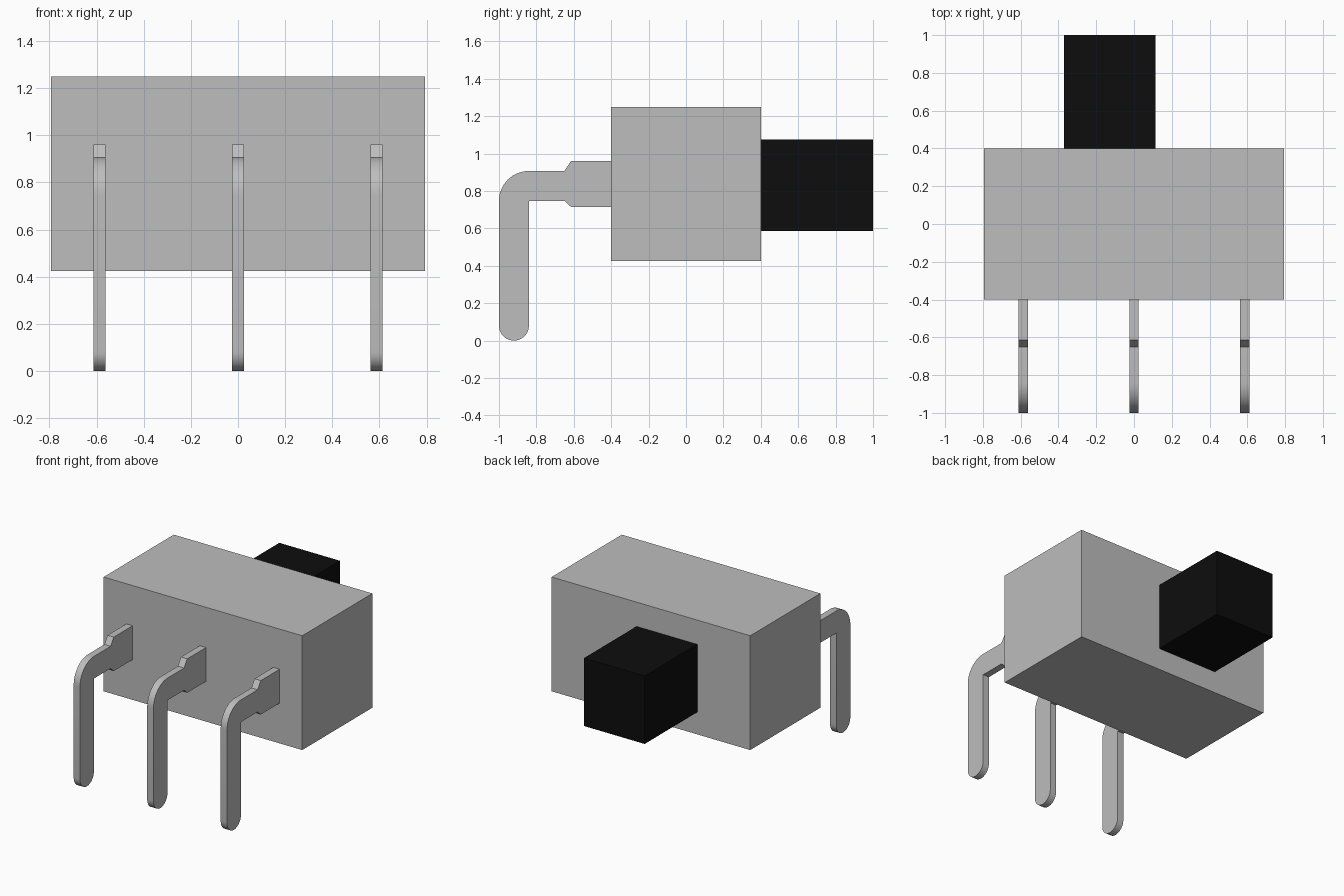
import bpy
import bmesh
from math import sin, cos, radians

default = bpy.data.objects.get("Cube")
if default:
    bpy.data.objects.remove(default, do_unlink=True)


def material(name, value):
    mat = bpy.data.materials.new(name)
    mat.use_nodes = True
    colour = (value, value, value, 1)
    mat.diffuse_color = colour
    mat.node_tree.nodes["Principled BSDF"].inputs["Base Color"].default_value = colour
    return mat


grey = material("light grey", 0.51)
black = material("black", 0.004)


def finish(name, bm, mat):
    bmesh.ops.recalc_face_normals(bm, faces=bm.faces)
    mesh = bpy.data.meshes.new(name)
    bm.to_mesh(mesh)
    bm.free()
    mesh.materials.append(mat)
    obj = bpy.data.objects.new(name, mesh)
    bpy.context.collection.objects.link(obj)
    return obj


def box(name, low, high, mat):
    bm = bmesh.new()
    bmesh.ops.create_cube(bm, size=1)
    for v in bm.verts:
        v.co = [(a + b) / 2 + c * (b - a) for a, b, c in zip(low, high, v.co)]
    return finish(name, bm, mat)


def arc(cy, cz, radius, start, end, steps):
    angles = [radians(start + (end - start) * i / steps) for i in range(steps + 1)]
    return [(cy + radius * cos(a), cz + radius * sin(a)) for a in angles]


def pin(name, x, outline, width=0.05):
    # Extrude the flat side outline across the pin thickness
    bm = bmesh.new()
    face = bm.faces.new([bm.verts.new((x - width / 2, y, z)) for y, z in outline])
    new = bmesh.ops.extrude_face_region(bm, geom=[face], use_keep_orig=True)
    moved = [g for g in new["geom"] if isinstance(g, bmesh.types.BMVert)]
    bmesh.ops.translate(bm, verts=moved, vec=(width, 0, 0))
    obj = finish(name, bm, grey)
    bpy.ops.object.select_all(action="DESELECT")
    obj.select_set(True)
    bpy.context.view_layer.objects.active = obj
    bpy.ops.object.shade_smooth_by_angle(angle=radians(30))


# Housing and slider knob
box("housing", (-0.793, -0.4, 0.425), (0.793, 0.4, 1.25), grey)
box("slider_knob", (-0.37, 0.4, 0.585), (0.115, 1, 1.075), black)

# Bent pins: wide shoulder, rounded bend, rounded tip
outline = [(-0.4, 0.96), (-0.615, 0.96), (-0.65, 0.907)]
outline += arc(-0.84, 0.747, 0.16, 90, 180, 16)
outline += arc(-0.92, 0.08, 0.08, 180, 360, 20)
outline += [(-0.84, 0.747), (-0.65, 0.747), (-0.615, 0.715), (-0.4, 0.715)]
for name, x in (("right_pin", -0.587), ("middle_pin", 0), ("left_pin", 0.587)):
    pin(name, x, outline)
